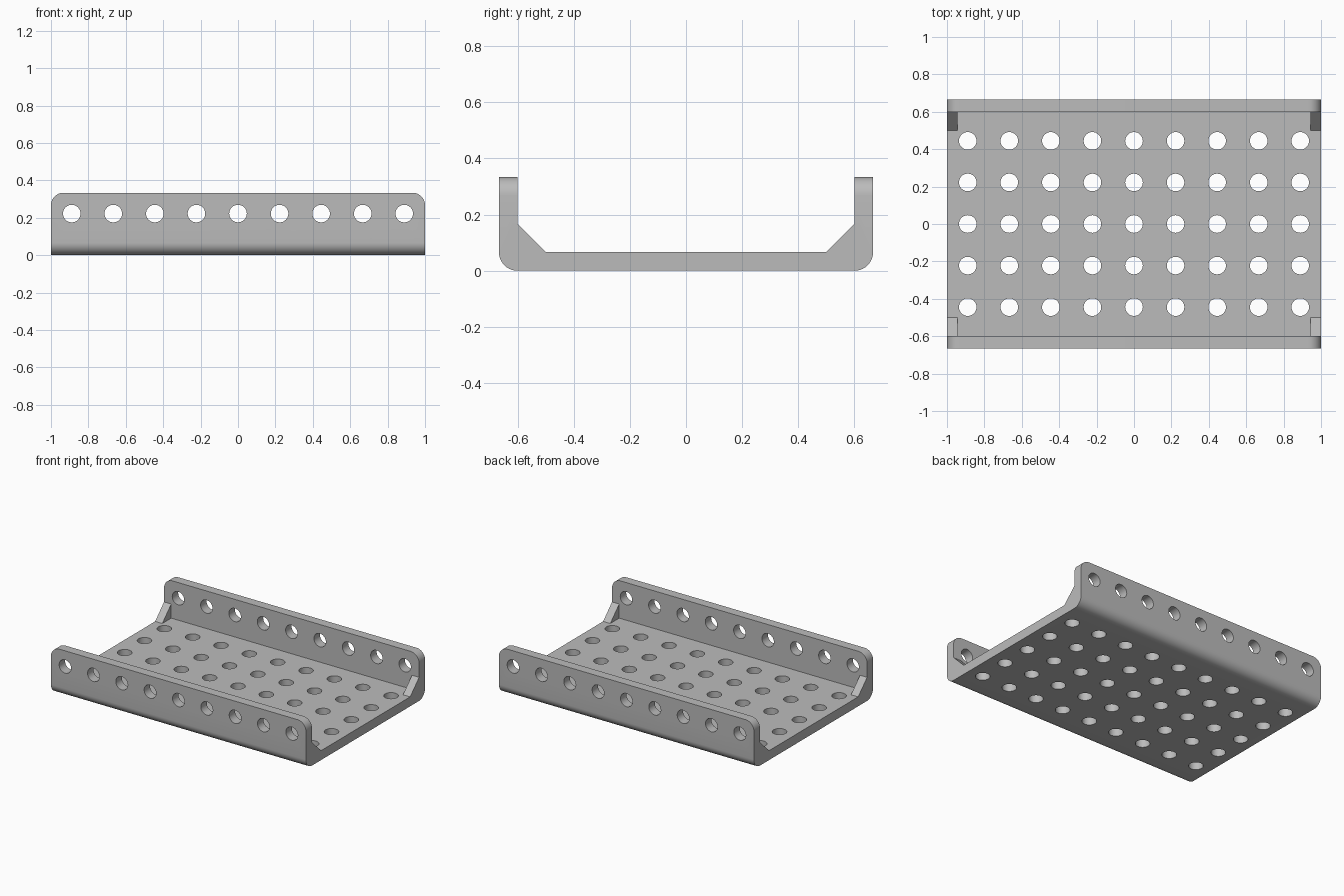
import bpy
import bmesh
from math import radians
from mathutils import Matrix, Vector

cube = bpy.data.objects.get("Cube")
if cube:
    bpy.data.objects.remove(cube, do_unlink=True)

PITCH = 2 / 9                 # hole spacing
WALL = 0.0667                 # sheet thickness and corner radius
HALF_Y, HEIGHT = 0.6667, 0.3333
HOLE_R = 0.047
GUSSET_W, GUSSET_LEG = 0.056, 0.1

steel = bpy.data.materials.new("grey_steel")
steel.use_nodes = True
colour = (0.5, 0.5, 0.5, 1)
steel.diffuse_color = colour
steel.node_tree.nodes["Principled BSDF"].inputs["Base Color"].default_value = colour


def extrude_x(bm, profile, x0, x1):
    """Solid with a (y, z) profile running from x0 to x1."""
    face = bm.faces.new([bm.verts.new((x0, y, z)) for y, z in profile])
    result = bmesh.ops.extrude_face_region(bm, geom=[face])
    moved = [v for v in result["geom"] if isinstance(v, bmesh.types.BMVert)]
    bmesh.ops.translate(bm, verts=moved, vec=(x1 - x0, 0, 0))


def make_object(name, bm):
    bmesh.ops.recalc_face_normals(bm, faces=bm.faces)
    mesh = bpy.data.meshes.new(name)
    bm.to_mesh(mesh)
    bm.free()
    mesh.materials.append(steel)
    obj = bpy.data.objects.new(name, mesh)
    bpy.context.collection.objects.link(obj)
    return obj


def boolean(target, other, operation):
    mod = target.modifiers.new(operation.lower(), "BOOLEAN")
    mod.operation, mod.object, mod.solver = operation, other, "EXACT"
    bpy.context.view_layer.objects.active = target
    bpy.ops.object.modifier_apply(modifier=mod.name)
    bpy.data.objects.remove(other, do_unlink=True)


# U-shaped channel, rounded along the bottom bends and at the flange corners
bm = bmesh.new()
inner = HALF_Y - WALL
right_half = [(HALF_Y, 0), (HALF_Y, HEIGHT), (inner, HEIGHT), (inner, WALL)]
extrude_x(bm, right_half + [(-y, z) for y, z in reversed(right_half)], -1, 1)
rounded = []
for edge in bm.edges:
    a, b = (v.co for v in edge.verts)
    mid, along = (a + b) / 2, b - a
    bend = abs(along.x) > 1 and mid.z < 0.01 and abs(mid.y) > inner + 0.01
    corner = mid.z > HEIGHT - 0.01 and abs(along.y) > 0.01
    if bend or corner:
        rounded.append(edge)
bmesh.ops.bevel(bm, geom=rounded, offset=WALL * 0.995, offset_type="OFFSET",
                segments=10, profile=0.5, affect="EDGES")
channel = make_object("perforated_channel", bm)

# Triangular gussets in the four inner corners, sunk slightly into the sheet
bm = bmesh.new()
sink = 0.02
for sy in (-1, 1):
    gusset = [(inner - GUSSET_LEG, WALL), (inner, WALL + GUSSET_LEG),
              (inner + sink, WALL + GUSSET_LEG), (inner + sink, WALL - sink),
              (inner - GUSSET_LEG, WALL - sink)]
    profile = [(sy * y, z) for y, z in gusset]
    extrude_x(bm, profile, -1, -1 + GUSSET_W)
    extrude_x(bm, profile, 1 - GUSSET_W, 1)
boolean(channel, make_object("gussets", bm), "UNION")

# Hole pattern through the floor and both flanges
bm = bmesh.new()


def drill(centre, depth, rotation=Matrix()):
    bmesh.ops.create_cone(bm, cap_ends=True, segments=32, radius1=HOLE_R, radius2=HOLE_R,
                          depth=depth, matrix=Matrix.Translation(Vector(centre)) @ rotation)


for i in range(-4, 5):
    for j in range(-2, 3):
        drill((i * PITCH, j * PITCH, WALL / 2), 0.12)
    for sy in (-1, 1):
        drill((i * PITCH, sy * (HALF_Y - WALL / 2), PITCH), 0.12,
              Matrix.Rotation(radians(90), 4, "X"))
boolean(channel, make_object("hole_cutter", bm), "DIFFERENCE")

# Smooth bends and holes, crisp edges elsewhere
bpy.ops.object.select_all(action="DESELECT")
channel.select_set(True)
bpy.context.view_layer.objects.active = channel
bpy.ops.object.shade_smooth_by_angle(angle=radians(30))
